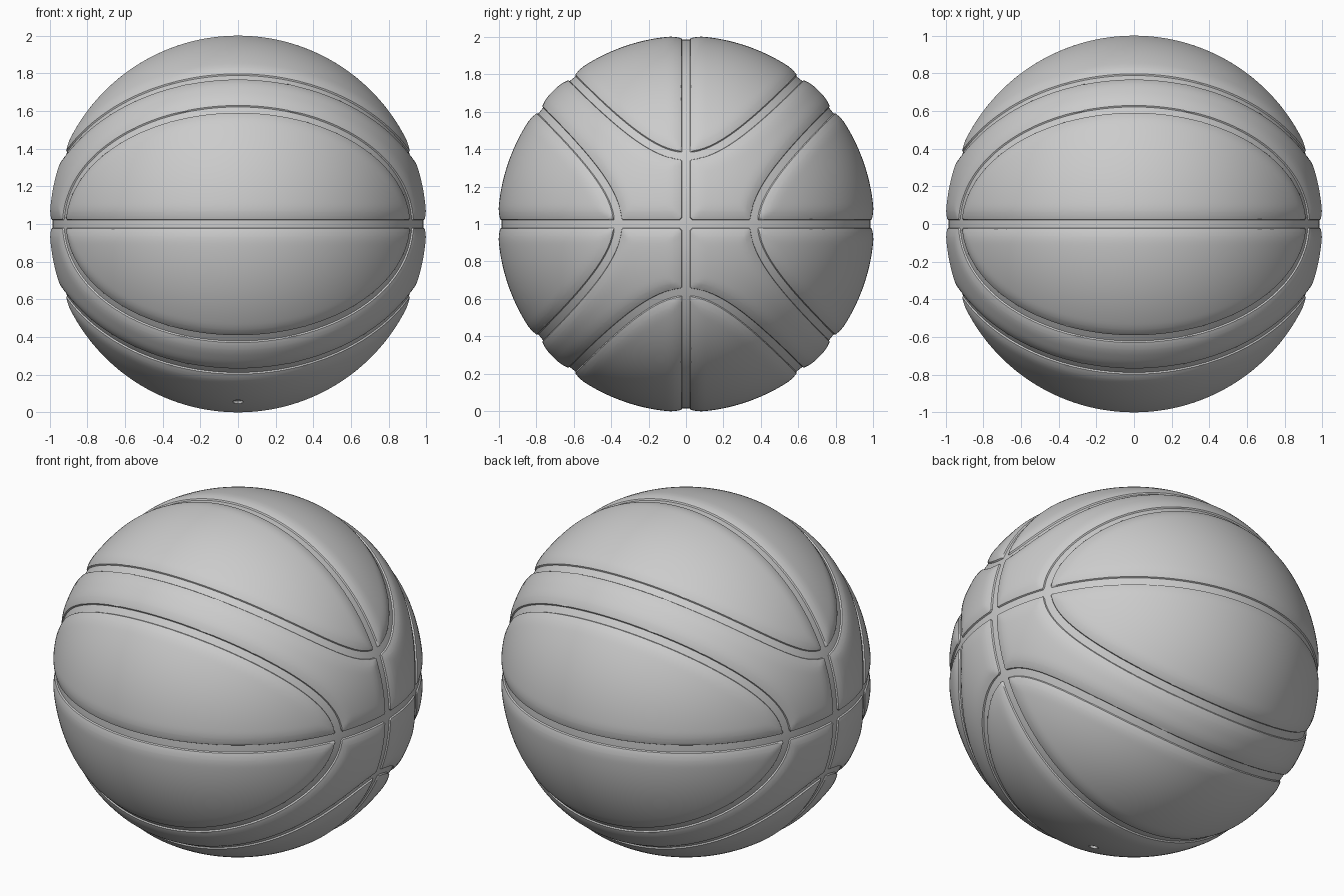
import bpy, bmesh, math
from mathutils import Vector

if "Cube" in bpy.data.objects:
    bpy.data.objects.remove(bpy.data.objects["Cube"])

N = 90                     # base cells per cube side
A, B = 1.288, 0.135        # shape of the four oval seams: u^2 = A v^2 + B
R = 1.005                  # panel radius
FLOOR, LIP = 0.985, 0.993  # groove floor and panel lip radii
IN, OUT, ROLL = 0.021, 0.025, 0.105   # groove half widths, end of panel roll-off
VALVE = Vector((0, -0.34, -0.94)).normalized()


def oval(n, u, v, gu, gv):
    """Approximate distance on the sphere from an oval seam pair."""
    f = u * u - A * v * v - B
    g = Vector((0, 2 * gu, 2 * gv))
    g -= n * g.dot(n)
    return abs(f) / (g.length + 1e-6)


def seam(p):
    """Distance from the nearest seam."""
    n = p.normalized()
    y, z = n.y, n.z
    return min(abs(math.asin(y)), abs(math.asin(z)),
               oval(n, y, z, y, -A * z), oval(n, z, y, -A * y, z))


def valve(p):
    return (p.normalized() - VALVE).length


def cut(bm, field, level):
    """Cut the sphere's faces along the line field = level."""
    value = {v: field(v.co) for v in bm.verts}
    crossing = [e for e in bm.edges
                if (value[e.verts[0]] < level) != (value[e.verts[1]] < level)]
    new = []
    for e in crossing:
        a, b = e.verts
        lo, hi = (a, b) if value[a] < level else (b, a)
        p, q = lo.co.copy(), hi.co.copy()
        for _ in range(9):
            m = (p + q) / 2
            if field(m) < level:
                p = m
            else:
                q = m
        _, v = bmesh.utils.edge_split(e, a, 0.5)
        v.co = ((p + q) / 2).normalized()
        new.append(v)
    bmesh.ops.connect_verts(bm, verts=new)


def radius(p):
    d = seam(p)
    if d < (IN + OUT) / 2 - 0.0008:
        r = FLOOR
    else:
        t = max(0.0, min(1.0, (ROLL - d) / (ROLL - OUT)))
        r = R - (R - LIP) * t ** 2.2
    if valve(p) < 0.0255:          # small sunken inflation valve
        r -= 0.012
    return r


# Even cube sphere
bm = bmesh.new()
bmesh.ops.create_cube(bm, size=2)
bmesh.ops.subdivide_edges(bm, edges=bm.edges[:], cuts=N - 1, use_grid_fill=True)
for v in bm.verts:
    v.co = Vector([math.tan(c * math.pi / 4) for c in v.co]).normalized()

# Groove edges, panel roll-off rings and valve rim
for level in (IN, OUT, 0.04, 0.065):
    cut(bm, seam, level)
for level in (0.024, 0.028):
    cut(bm, valve, level)
bmesh.ops.remove_doubles(bm, verts=bm.verts[:], dist=0.001)

# Press the grooves in
for v in bm.verts:
    v.co = v.co.normalized() * radius(v.co)
bmesh.ops.recalc_face_normals(bm, faces=bm.faces[:])

mesh = bpy.data.meshes.new("ball")
bm.to_mesh(mesh)
bm.free()
ball = bpy.data.objects.new("ball", mesh)
ball.location.z = 1
bpy.context.collection.objects.link(ball)

grey = bpy.data.materials.new("plain grey")
grey.diffuse_color = (0.6, 0.6, 0.6, 1)
grey.use_nodes = True
grey.node_tree.nodes["Principled BSDF"].inputs["Base Color"].default_value = grey.diffuse_color
mesh.materials.append(grey)

bpy.context.view_layer.objects.active = ball
ball.select_set(True)
bpy.ops.object.shade_smooth_by_angle(angle=math.radians(30))
